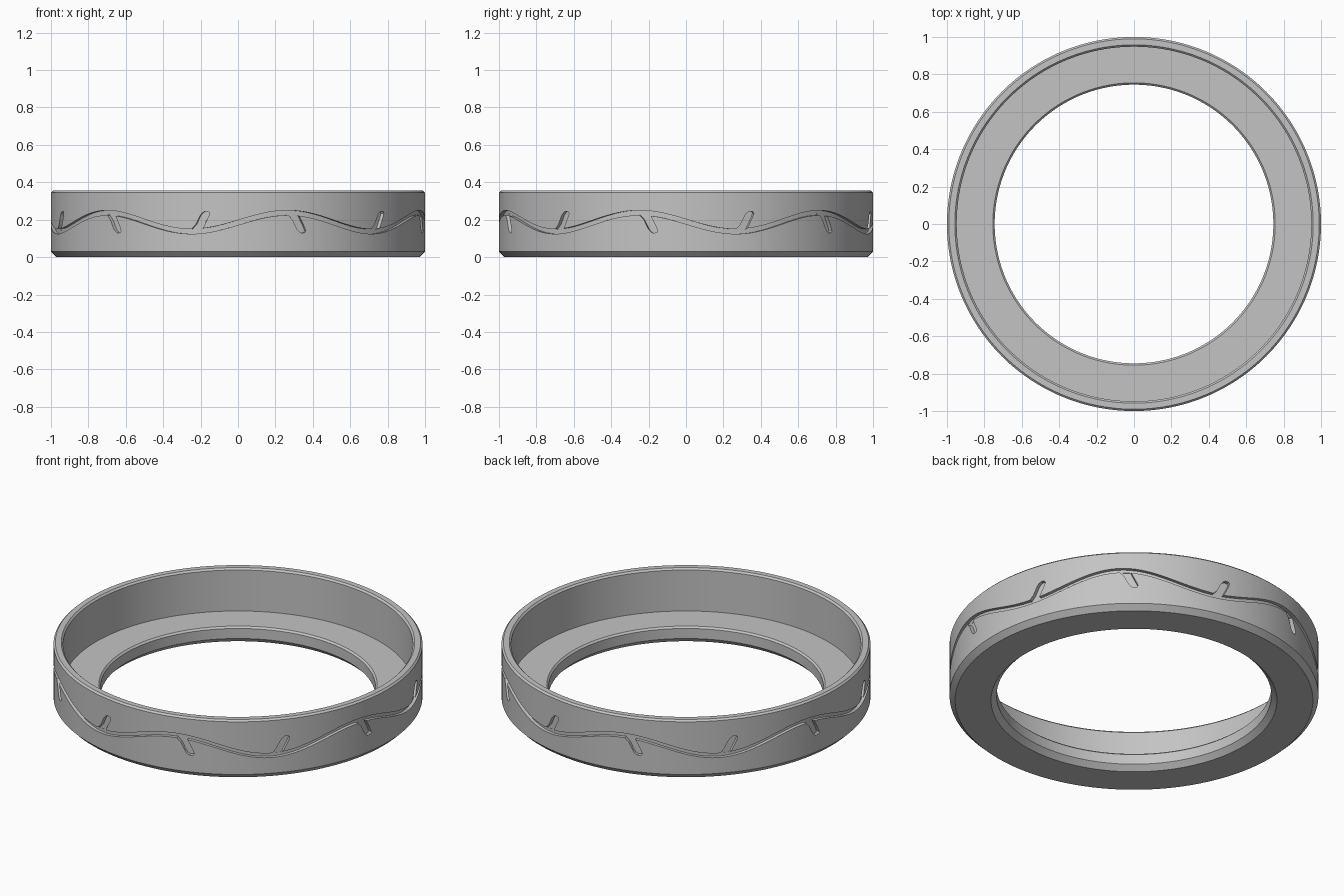
import bpy, bmesh
from math import sin, cos, pi, radians

if "Cube" in bpy.data.objects:
    bpy.data.objects.remove(bpy.data.objects["Cube"])

SEGMENTS = 192
WAVES = 6
CREST = radians(15.5)      # angle of a wave crest, measured from the front
MID, SWING = 0.187, 0.05   # middle height and swing of the vine

grey = bpy.data.materials.new("warm_grey")
grey.use_nodes = True
colour = (0.55, 0.55, 0.55, 1)
grey.diffuse_color = colour
grey.node_tree.nodes["Principled BSDF"].inputs["Base Color"].default_value = colour


def polar(r, a, z):
    return (r * sin(a), -r * cos(a), z)


def finish(name, bm):
    bmesh.ops.recalc_face_normals(bm, faces=bm.faces)
    mesh = bpy.data.meshes.new(name)
    bm.to_mesh(mesh)
    bm.free()
    mesh.materials.append(grey)
    obj = bpy.data.objects.new(name, mesh)
    bpy.context.collection.objects.link(obj)
    return obj


def ring(name, section):
    """Closed ring whose (radius, height) section may change with angle."""
    bm = bmesh.new()
    loops = []
    for i in range(SEGMENTS):
        a = 2 * pi * i / SEGMENTS
        loops.append([bm.verts.new(polar(r, a, z)) for r, z in section(a)])
    n = len(loops[0])
    for i, here in enumerate(loops):
        there = loops[(i + 1) % SEGMENTS]
        for j in range(n):
            k = (j + 1) % n
            bm.faces.new((here[j], there[j], there[k], here[k]))
    return finish(name, bm)


# Ring body: chamfered outer wall, recessed ledge and round opening
BODY = [(0.97, 0), (1, 0.03), (1, 0.345), (0.99, 0.355), (0.958, 0.355),
        (0.948, 0.345), (0.948, 0.1), (0.755, 0.1), (0.745, 0.09),
        (0.745, 0.03), (0.775, 0)]
body = ring("engraved_ring", lambda a: BODY)


# Wavy vine groove
def vine_section(a):
    z = MID + SWING * cos(WAVES * (a - CREST))
    return [(r, z + h) for r, h in
            ((0.98, -0.013), (1.04, -0.013), (1.04, 0.013), (0.98, 0.013))]


vine = ring("vine_cutter", vine_section)

# Leaf recesses, alternately hanging from crests and rising from troughs
LEAF = [(-0.005, 0.045), (0.055, 0.043), (0.065, 0.03), (0.095, -0.03),
        (0.101, -0.047), (0.095, -0.056), (0.075, -0.058), (0.062, -0.05),
        (0.05, -0.036), (0.026, 0.012)]
bm = bmesh.new()
for k in range(2 * WAVES):
    start = CREST + k * pi / WAVES
    side = 1 if k % 2 == 0 else -1
    inner, outer = ([bm.verts.new(polar(r, start + s, MID + side * h))
                     for s, h in LEAF] for r in (0.979, 1.04))
    bm.faces.new(inner)
    bm.faces.new(outer)
    for j in range(len(LEAF)):
        i = (j + 1) % len(LEAF)
        bm.faces.new((inner[j], inner[i], outer[i], outer[j]))
leaves = finish("leaf_cutter", bm)

# Engrave the vine and leaves, then drop the cutters
bpy.ops.object.select_all(action='DESELECT')
bpy.context.view_layer.objects.active = body
body.select_set(True)
for cutter in (vine, leaves):
    cutter.hide_render = True
    cut = body.modifiers.new("engrave", 'BOOLEAN')
    cut.operation = 'DIFFERENCE'
    cut.solver = 'EXACT'
    cut.object = cutter
    bpy.ops.object.modifier_apply(modifier=cut.name)
    bpy.data.objects.remove(cutter)

bpy.ops.object.shade_smooth_by_angle(angle=radians(25))
